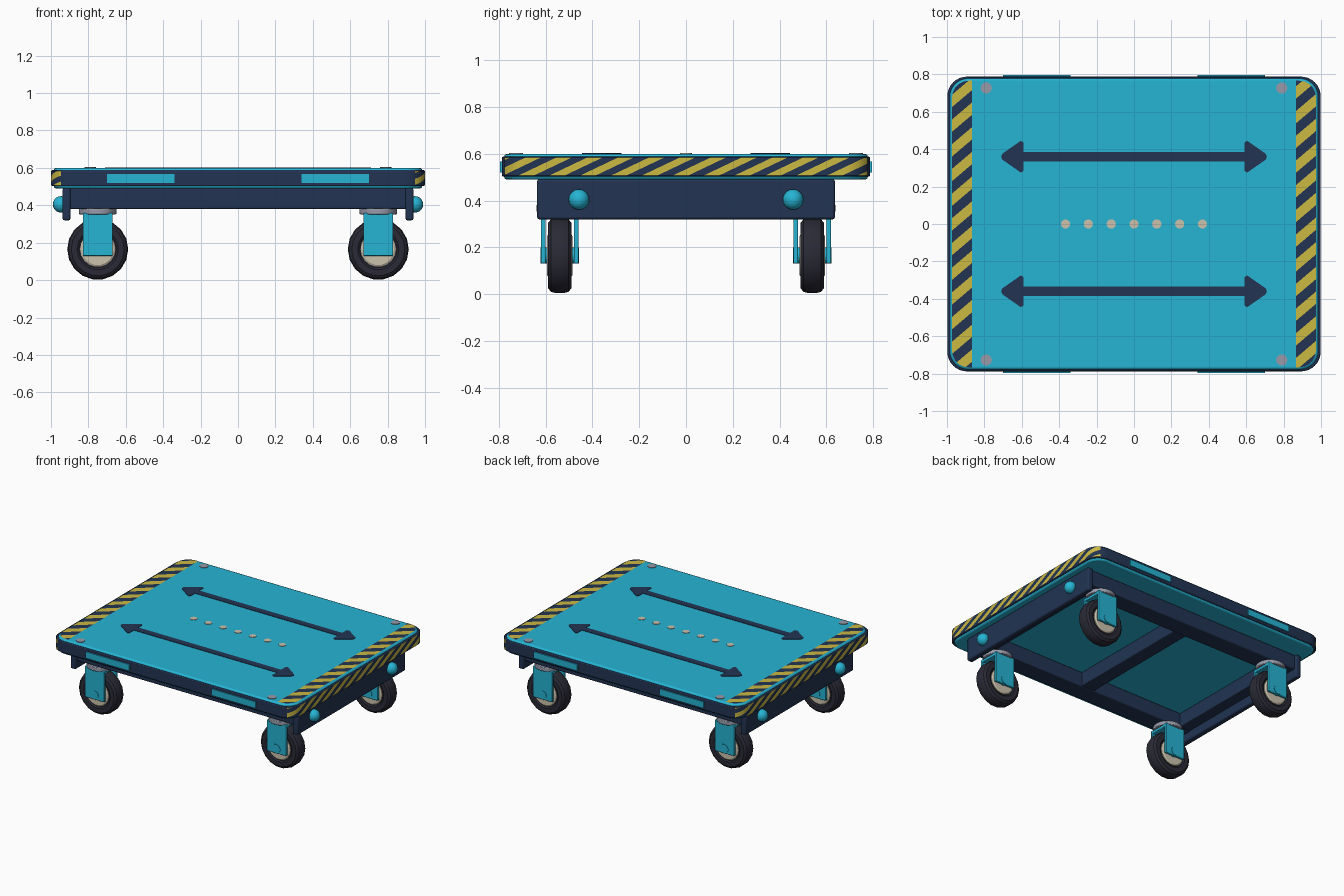
import bpy, bmesh, math
from mathutils import Vector, Matrix

if "Cube" in bpy.data.objects:
    bpy.data.objects.remove(bpy.data.objects["Cube"])


def material(name, rgb):
    m = bpy.data.materials.new(name)
    m.diffuse_color = (*rgb, 1)
    m.use_nodes = True
    m.node_tree.nodes["Principled BSDF"].inputs["Base Color"].default_value = m.diffuse_color
    return m


TEAL = material("teal", (0.019, 0.456, 0.658))
NAVY = material("navy", (0.016, 0.034, 0.086))
YELLOW = material("yellow", (0.60, 0.48, 0.055))
CREAM = material("cream", (0.60, 0.545, 0.42))
GRAY = material("steel gray", (0.31, 0.33, 0.40))
RUBBER = material("black rubber", (0.023, 0.023, 0.037))


def finish(name, bm, mats, bevel=0, segments=2, smooth=True):
    me = bpy.data.meshes.new(name)
    bm.to_mesh(me)
    bm.free()
    ob = bpy.data.objects.new(name, me)
    bpy.context.collection.objects.link(ob)
    for m in mats:
        me.materials.append(m)
    if smooth:
        bpy.ops.object.select_all(action='DESELECT')
        ob.select_set(True)
        bpy.context.view_layer.objects.active = ob
        bpy.ops.object.shade_smooth_by_angle(angle=math.radians(32))
    if bevel:
        mod = ob.modifiers.new("bevel", 'BEVEL')
        mod.width, mod.segments = bevel, segments
        mod.limit_method = 'ANGLE'
        mod.angle_limit = math.radians(40)
    return ob


def rounded_rect(hx, hy, r, n=8):
    pts = []
    for i, (sx, sy) in enumerate([(1, -1), (1, 1), (-1, 1), (-1, -1)]):
        for k in range(n + 1):
            a = math.radians(-90 + 90 * i + 90 * k / n)
            pts.append((sx * (hx - r) + r * math.cos(a), sy * (hy - r) + r * math.sin(a)))
    return pts


def prism(name, pts, z0, z1, mat, bevel=0):
    bm = bmesh.new()
    lo = [bm.verts.new((x, y, z0)) for x, y in pts]
    hi = [bm.verts.new((x, y, z1)) for x, y in pts]
    n = len(pts)
    bm.faces.new(lo[::-1])
    bm.faces.new(hi)
    for i in range(n):
        j = (i + 1) % n
        bm.faces.new((lo[i], lo[j], hi[j], hi[i]))
    return finish(name, bm, [mat], bevel)


def box(name, x0, x1, y0, y1, z0, z1, mat, bevel=0):
    xa, xb = sorted((x0, x1))
    ya, yb = sorted((y0, y1))
    return prism(name, [(xa, ya), (xb, ya), (xb, yb), (xa, yb)], z0, z1, mat, bevel)


def disc(name, x, y, r, z0, z1, mat, n=16, bevel=0):
    pts = [(x + r * math.cos(2 * math.pi * k / n), y + r * math.sin(2 * math.pi * k / n)) for k in range(n)]
    return prism(name, pts, z0, z1, mat, bevel)


def lathe_y(name, profile, centre, mat, n=16):
    """Turn (radius, y) points, running from -y to +y, about the y axis."""
    bm = bmesh.new()
    rings = [[bm.verts.new((centre[0] + r * math.cos(2 * math.pi * k / n), centre[1] + y,
                            centre[2] + r * math.sin(2 * math.pi * k / n))) for k in range(n)]
             for r, y in profile]
    for a, b in zip(rings, rings[1:]):
        for k in range(n):
            bm.faces.new((a[k], a[(k + 1) % n], b[(k + 1) % n], b[k]))
    bm.faces.new(rings[0])
    bm.faces.new(rings[-1][::-1])
    bmesh.ops.recalc_face_normals(bm, faces=bm.faces)
    return finish(name, bm, [mat])


def hazard(name, bm, d, half=0.066):
    """Cut slanted stripes and colour them alternately, then copy to the other end."""
    d = Vector(d)
    for k in range(-60, 60):
        bmesh.ops.bisect_plane(bm, geom=bm.verts[:] + bm.edges[:] + bm.faces[:],
                               plane_co=d * (k * half / d.length_squared), plane_no=d)
    for f in bm.faces:
        f.material_index = math.floor(f.calc_center_median().dot(d) / half) % 2
    ob = finish("right_" + name, bm, [NAVY, YELLOW], smooth=False)
    twin = ob.copy()
    twin.name = "left_" + name
    twin.rotation_euler.z = math.pi
    bpy.context.collection.objects.link(twin)


# Deck slab and the bumper band around it
prism("deck", rounded_rect(0.985, 0.778, 0.10), 0.49, 0.60, TEAL, 0.012)
prism("bumper_band", rounded_rect(0.998, 0.788, 0.105), 0.503, 0.588, NAVY, 0.006)

# Hazard strips wrapped round the deck ends
bm = bmesh.new()
path = [p for p in rounded_rect(1.0, 0.79, 0.106, 12)[:26] if abs(p[1]) < 0.777]
for p, q in zip(path, path[1:]):
    bm.faces.new([bm.verts.new(v) for v in ((*p, 0.507), (*q, 0.507), (*q, 0.584), (*p, 0.584))])
bmesh.ops.remove_doubles(bm, verts=bm.verts, dist=1e-5)
hazard("end_hazard_strip", bm, (0, 1, -2.1))

# Hazard strips on top of the deck
bm = bmesh.new()
outer = [(max(x, 0.865), y) for x, y in rounded_rect(0.972, 0.766, 0.088)[:18]]
outer = [(0.865, -0.766)] + outer + [(0.865, 0.766)]
bm.faces.new([bm.verts.new((x, y, 0.6025)) for x, y in outer])
hazard("top_hazard_strip", bm, (-0.85, 1, 0))

# Painted double arrows
for side, y in (("front", -0.36), ("back", 0.36)):
    half_arrow = [(0.59, -0.025), (0.59, -0.075), (0.605, -0.085), (0.705, -0.015),
                  (0.71, 0), (0.705, 0.015), (0.605, 0.085), (0.59, 0.075), (0.59, 0.025)]
    pts = half_arrow + [(-a, -b) for a, b in half_arrow]
    prism(side + "_arrow", [(a, y + b) for a, b in pts], 0.5985, 0.603, NAVY)

# Row of dots
for i in range(7):
    disc(f"centre_dot_{i + 1}", (i - 3) * 0.122, 0, 0.025, 0.5985, 0.603, CREAM, 12)

# Chassis rails under the deck
box("centre_crossbeam", -0.055, 0.055, -0.55, 0.55, 0.385, 0.492, NAVY, 0.006)
for s, side in ((-1, "front"), (1, "back")):
    box(side + "_rail", -0.90, 0.90, s * 0.48, s * 0.62, 0.38, 0.492, NAVY, 0.008)
    # Side plates on the bumper
    for t, end in ((-1, "left"), (1, "right")):
        box(f"{side}_{end}_side_plate", t * 0.34, t * 0.70, s * 0.78, s * 0.796, 0.52, 0.568, TEAL)

for t, end in ((-1, "left"), (1, "right")):
    box(end + "_crossbeam", t * 0.81, t * 0.90, -0.55, 0.55, 0.385, 0.492, NAVY, 0.006)
    box(end + "_end_plate", t * 0.895, t * 0.938, -0.637, 0.637, 0.32, 0.492, NAVY, 0.01)
    for s, side in ((-1, "front"), (1, "back")):
        tag = f"{side}_{end}_"
        # Round buffer knob and deck bolt
        bm = bmesh.new()
        bmesh.ops.create_uvsphere(bm, u_segments=16, v_segments=10, radius=0.044,
                                  matrix=Matrix.Translation((t * 0.946, s * 0.458, 0.405)))
        finish(tag + "buffer_knob", bm, [TEAL])
        disc(tag + "deck_bolt", t * 0.79, s * 0.727, 0.03, 0.598, 0.604, GRAY)

        # Caster: swivel plate, fork, axle, tyre and hub
        x, y, z = t * 0.75, s * 0.54, 0.165
        disc(tag + "swivel", x, y, 0.10, 0.352, 0.382, GRAY, 20, 0.004)
        box(tag + "fork_bridge", x - 0.08, x + 0.08, y - 0.08, y + 0.08, 0.335, 0.36, TEAL, 0.004)
        for k, name in ((-1, "fork_front"), (1, "fork_back")):
            box(tag + name, x - 0.08, x + 0.08, y + k * 0.061, y + k * 0.08, 0.13, 0.358, TEAL, 0.004)
        lathe_y(tag + "axle", [(0.034, -0.083), (0.034, 0.083)], (x, y, z), TEAL, 12)
        lathe_y(tag + "tyre", [(0.10, -0.042), (0.11, -0.05), (0.142, -0.05), (0.157, -0.038), (0.163, -0.018),
                               (0.163, 0.018), (0.157, 0.038), (0.142, 0.05), (0.11, 0.05), (0.10, 0.042)],
                (x, y, z), RUBBER, 18)
        lathe_y(tag + "hub", [(0.085, -0.054), (0.094, -0.048), (0.094, 0.048), (0.085, 0.054)],
                (x, y, z), CREAM, 18)
